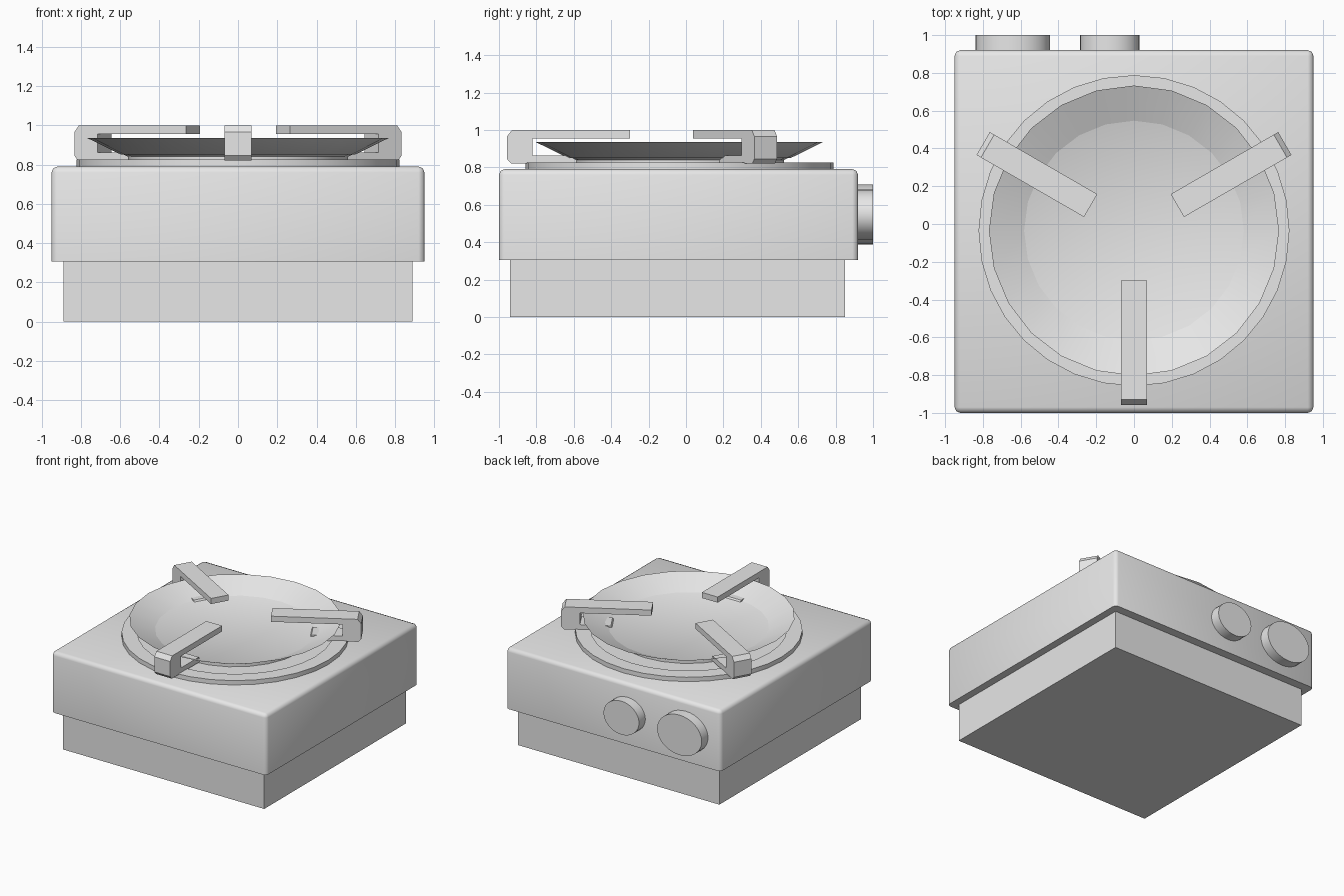
import bpy, bmesh, math
from mathutils import Matrix, Vector

if "Cube" in bpy.data.objects:
    bpy.data.objects.remove(bpy.data.objects["Cube"], do_unlink=True)

BURNER = Vector((0, -0.035, 0))

grey = bpy.data.materials.new("light_grey")
grey.use_nodes = True
grey.diffuse_color = (0.8, 0.8, 0.8, 1)
grey.node_tree.nodes["Principled BSDF"].inputs["Base Color"].default_value = (0.8, 0.8, 0.8, 1)


def finish(name, bm, smooth=None):
    bmesh.ops.recalc_face_normals(bm, faces=bm.faces)
    mesh = bpy.data.meshes.new(name)
    bm.to_mesh(mesh)
    bm.free()
    mesh.materials.append(grey)
    ob = bpy.data.objects.new(name, mesh)
    bpy.context.collection.objects.link(ob)
    if smooth:
        bpy.ops.object.select_all(action='DESELECT')
        ob.select_set(True)
        bpy.context.view_layer.objects.active = ob
        bpy.ops.object.shade_smooth_by_angle(angle=math.radians(smooth))
    return ob


def box(lo, hi):
    bm = bmesh.new()
    lo, hi = Vector(lo), Vector(hi)
    bmesh.ops.create_cube(bm, size=1, matrix=Matrix.Translation((lo + hi) / 2)
                          @ Matrix.Diagonal((*(hi - lo), 1)))
    return bm


def lathe(name, profile, sides):
    # Spin a closed (radius, z) profile around the burner centre
    bm = bmesh.new()
    verts = [bm.verts.new((r, 0, z)) for r, z in profile]
    edges = [bm.edges.new(p) for p in zip(verts, verts[1:])]
    bmesh.ops.spin(bm, geom=verts + edges, axis=(0, 0, 1), cent=(0, 0, 0),
                   angle=math.tau, steps=sides)
    bmesh.ops.remove_doubles(bm, verts=bm.verts, dist=0.0005)
    bmesh.ops.translate(bm, verts=bm.verts, vec=BURNER)
    return finish(name, bm, 30)


# Plain foot block
finish("base", box((-0.89, -0.94, 0), (0.89, 0.85, 0.305)))

# Housing, bevelled everywhere except around the bottom
bm = box((-0.95, -1, 0.305), (0.95, 0.92, 0.79))
edges = [e for e in bm.edges if max(v.co.z for v in e.verts) > 0.5]
bmesh.ops.bevel(bm, geom=edges, offset=0.03, segments=2, profile=0.5, affect='EDGES')
finish("housing", bm, 60)

# Burner ring with a shallow recess, and the flared dish above it
lathe("burner_ring", [(0, 0.78), (0.823, 0.78), (0.823, 0.825), (0.71, 0.825),
                      (0.71, 0.812), (0, 0.812)], 32)
lathe("burner_dish", [(0, 0.81), (0.56, 0.81), (0.56, 0.84), (0.768, 0.935),
                      (0.595, 0.85), (0, 0.85)], 24)

# Three C-shaped pan supports: (radius, z) outline extruded sideways
OUTLINE = [(0.265, 1.0), (0.895, 1.0), (0.922, 0.965), (0.922, 0.845), (0.9, 0.82),
           (0.53, 0.82), (0.56, 0.862), (0.785, 0.862), (0.785, 0.955), (0.265, 0.955)]
for name, angle in (("front", -90), ("left", 30), ("right", 150)):
    bm = bmesh.new()
    face = bm.faces.new([bm.verts.new((r, -0.07, z)) for r, z in OUTLINE])
    side = bmesh.ops.extrude_face_region(bm, geom=[face])["geom"]
    bmesh.ops.translate(bm, vec=(0, 0.14, 0),
                        verts=[g for g in side if isinstance(g, bmesh.types.BMVert)])
    bm.transform(Matrix.Translation(BURNER) @ Matrix.Rotation(math.radians(angle), 4, 'Z'))
    finish(name + "_pan_support", bm)

# Oval control knobs on the back
for name, x, rx, rz in (("large_knob", -0.642, 0.197, 0.16), ("small_knob", -0.128, 0.157, 0.134)):
    bm = bmesh.new()
    bmesh.ops.create_cone(bm, cap_ends=True, segments=32, radius1=1, radius2=1, depth=1)
    bm.transform(Matrix.Translation((x, 0.95, 0.547)) @ Matrix.Diagonal((rx, 0.1, rz, 1))
                 @ Matrix.Rotation(math.pi / 2, 4, 'X'))
    finish(name, bm, 30)
